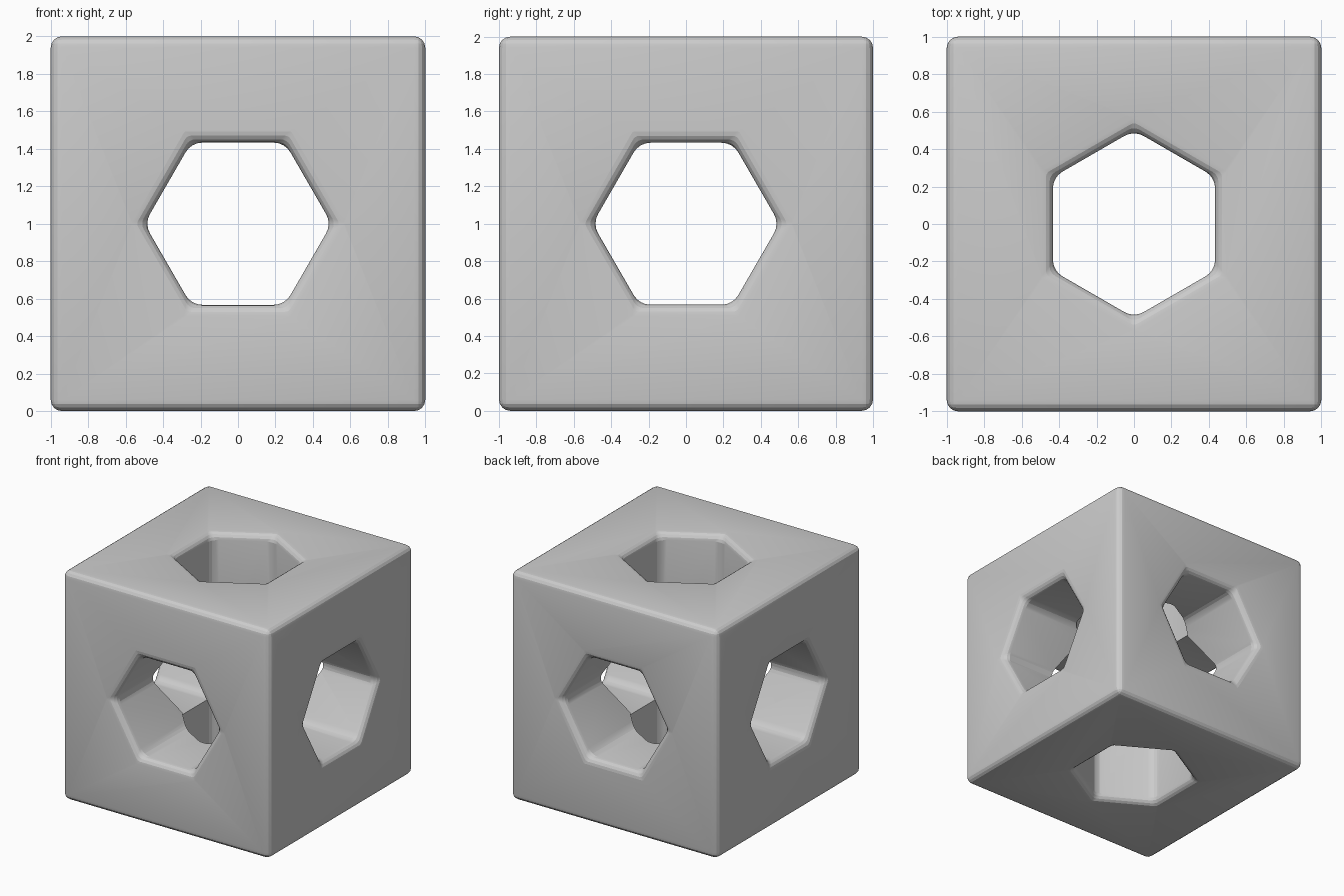
import bpy, bmesh
from math import radians, sin, cos, tan, pi
from mathutils import Matrix

if "Cube" in bpy.data.objects:
    bpy.data.objects.remove(bpy.data.objects["Cube"])

W = 0.06          # width of all rounded edges
APOTHEM = 0.433   # hexagon hole, centre to flat side
SEG = 4


def hex_ring(grow, setback, turn):
    """Outline of a hexagon with rounded corners."""
    pts = []
    apothem = APOTHEM + grow
    corner = apothem / cos(pi / 6)
    radius = setback * tan(pi / 3)
    centre = corner - setback / sin(pi / 6)
    centre = corner - radius / cos(pi / 6)
    for i in range(6):
        a = turn + i * pi / 3
        for k in range(SEG + 1):
            b = a + radians(-30 + 60 * k / SEG)
            pts.append((centre * cos(a) + radius * cos(b),
                        centre * sin(a) + radius * sin(b)))
    return pts


def hole_cutter(name, turn, rotation):
    """Hexagonal prism along local z, flared at both ends to round the rims."""
    steps = [(W * (1 - cos(t * pi / 2 / SEG)), 1 - W * (1 - sin(t * pi / 2 / SEG)), t / SEG)
             for t in range(SEG + 1)]
    steps.append((W, 1.1, 1))
    levels = [(g, -z, t) for g, z, t in reversed(steps)] + steps
    bm = bmesh.new()
    rings = [[bm.verts.new((x, y, z)) for x, y in hex_ring(g, W * (1 - 0.85 * t), turn)]
             for g, z, t in levels]
    n = len(rings[0])
    for lo, hi in zip(rings, rings[1:]):
        for i in range(n):
            j = (i + 1) % n
            bm.faces.new((lo[i], lo[j], hi[j], hi[i]))
    bm.faces.new(rings[0][::-1])
    bm.faces.new(rings[-1])
    bm.transform(Matrix.Translation((0, 0, 1)) @ rotation)
    bmesh.ops.recalc_face_normals(bm, faces=bm.faces)
    me = bpy.data.meshes.new(name)
    bm.to_mesh(me)
    bm.free()
    ob = bpy.data.objects.new(name, me)
    bpy.context.collection.objects.link(ob)
    ob.hide_render = True
    return ob


# Rounded cube body
bpy.ops.mesh.primitive_cube_add(size=2, location=(0, 0, 1))
cube = bpy.context.object
cube.name = "cube_body"
bevel = cube.modifiers.new("rounded_edges", 'BEVEL')
bevel.width = W
bevel.segments = SEG

# One hexagonal hole through each pair of faces
cutters = [
    hole_cutter("hole_front_back", 0, Matrix.Rotation(pi / 2, 4, 'X')),
    hole_cutter("hole_left_right", pi / 2, Matrix.Rotation(pi / 2, 4, 'Y')),
    hole_cutter("hole_top_bottom", pi / 2, Matrix.Identity(4)),
]
for cutter in cutters:
    cut = cube.modifiers.new(cutter.name, 'BOOLEAN')
    cut.operation = 'DIFFERENCE'
    cut.solver = 'EXACT'
    cut.object = cutter

# Apply the cuts and remove the cutters
bpy.context.view_layer.objects.active = cube
for mod in list(cube.modifiers):
    bpy.ops.object.modifier_apply(modifier=mod.name)
for cutter in cutters:
    bpy.data.objects.remove(cutter)
bpy.ops.object.shade_smooth_by_angle(angle=radians(15))
